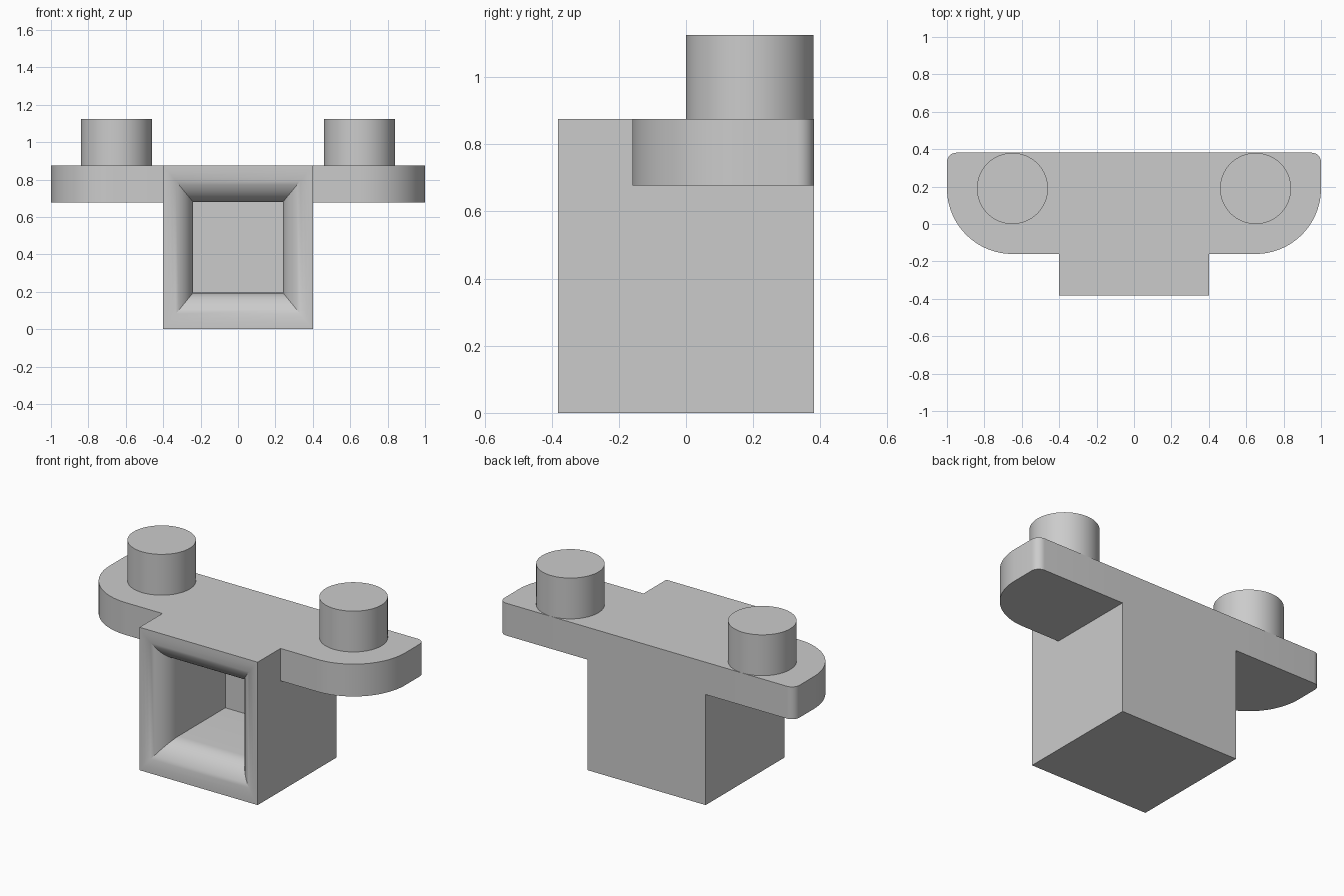
import bpy
import bmesh
from math import sin, cos, pi, radians

if "Cube" in bpy.data.objects:
    bpy.data.objects.remove(bpy.data.objects["Cube"])

HALF_W, HALF_D, TOP = 0.4, 0.381, 0.875    # socket block
PLATE_BOTTOM = 0.677
PIN_X, PIN_Y, PIN_R, PIN_TOP = 0.65, 0.19, 0.19, 1.125

grey = bpy.data.materials.new("light grey")
grey.use_nodes = True
grey.diffuse_color = (0.6, 0.6, 0.6, 1)
grey.node_tree.nodes["Principled BSDF"].inputs["Base Color"].default_value = grey.diffuse_color


def finish(name, bm):
    bmesh.ops.recalc_face_normals(bm, faces=bm.faces)
    mesh = bpy.data.meshes.new(name)
    bm.to_mesh(mesh)
    bm.free()
    mesh.materials.append(grey)
    obj = bpy.data.objects.new(name, mesh)
    bpy.context.collection.objects.link(obj)
    return obj


def activate(obj):
    bpy.ops.object.select_all(action='DESELECT')
    obj.select_set(True)
    bpy.context.view_layer.objects.active = obj


def prism(name, outline, z0, z1):
    bm = bmesh.new()
    face = bm.faces.new([bm.verts.new((x, y, z0)) for x, y in outline])
    new = bmesh.ops.extrude_face_region(bm, geom=[face])["geom"]
    top = [v for v in new if isinstance(v, bmesh.types.BMVert)]
    bmesh.ops.translate(bm, verts=top, vec=(0, 0, z1 - z0))
    return finish(name, bm)


def arc(cx, cy, r, start, end, steps):
    angles = [radians(start + (end - start) * i / steps) for i in range(steps + 1)]
    return [(cx + r * cos(a), cy + r * sin(a)) for a in angles]


# Block with a blind square socket and a rounded mouth, as (inset, y) rings
LIP, RIM, SOCKET_END = 0.15, 0.01, 0.22
STEPS = 12
rings = [(0, HALF_D), (0, -HALF_D)]
for i in range(STEPS + 1):
    t = pi / 2 * i / STEPS
    rings.append((RIM + LIP * sin(t), -HALF_D + LIP * (1 - cos(t))))
rings.append((RIM + LIP, SOCKET_END))

bm = bmesh.new()
loops = []
for inset, y in rings:
    w, low, high = HALF_W - inset, inset * 1.22, TOP - inset * 1.22
    loops.append([bm.verts.new((x, y, z)) for x, z in
                  ((-w, low), (w, low), (w, high), (-w, high))])
for a, b in zip(loops, loops[1:]):
    for i in range(4):
        j = (i + 1) % 4
        bm.faces.new((a[i], a[j], b[j], b[i]))
bm.faces.new(loops[0])
bm.faces.new(loops[-1])
body = finish("socket_block", bm)

# Mounting wings, joined to the block
for side in (1, -1):
    outline = [(0.3, PIN_Y - 0.35)]
    outline += arc(PIN_X, PIN_Y, 0.35, -90, 0, 24)
    outline += arc(0.95, HALF_D - 0.05, 0.05, 0, 90, 8)
    outline += [(0.3, HALF_D)]
    wing = prism("wing", [(side * x, y) for x, y in outline], PLATE_BOTTOM, TOP)
    activate(body)
    union = body.modifiers.new("join_wing", 'BOOLEAN')
    union.operation = 'UNION'
    union.solver = 'EXACT'
    union.object = wing
    bpy.ops.object.modifier_apply(modifier=union.name)
    bpy.data.objects.remove(wing)

# Round pins
pins = [prism(name, arc(side * PIN_X, PIN_Y, PIN_R, 0, 360, 64)[:-1], TOP, PIN_TOP)
        for name, side in (("left_pin", 1), ("right_pin", -1))]

for obj in [body] + pins:
    activate(obj)
    bpy.ops.object.shade_smooth_by_angle(angle=radians(30))
